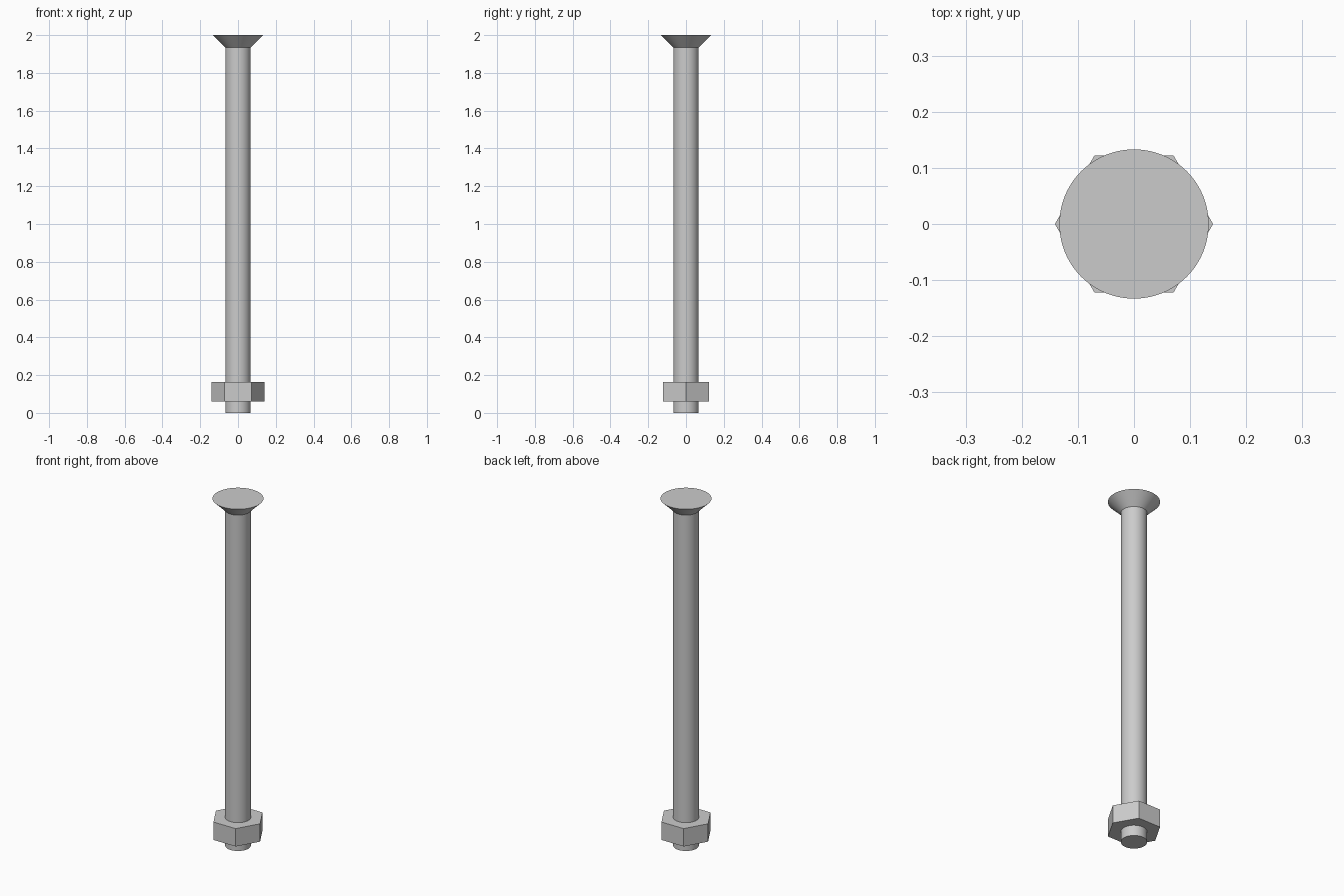
import bpy, bmesh
from math import pi, radians
from mathutils import Matrix, Vector

cube = bpy.data.objects.get("Cube")
if cube:
    bpy.data.objects.remove(cube, do_unlink=True)

SHAFT_R, HEAD_R, NUT_R = 0.067, 0.133, 0.141
HEIGHT, HEAD_Z = 2.0, 1.935
NUT_BOTTOM, NUT_TOP = 0.06, 0.163

# Single plain steel colour
steel = bpy.data.materials.new("light grey steel")
steel.use_nodes = True
colour = (0.6, 0.6, 0.6, 1)
steel.diffuse_color = colour
steel.node_tree.nodes["Principled BSDF"].inputs["Base Color"].default_value = colour


def add_object(name, bm):
    bmesh.ops.recalc_face_normals(bm, faces=bm.faces)
    mesh = bpy.data.meshes.new(name)
    bm.to_mesh(mesh)
    bm.free()
    mesh.materials.append(steel)
    obj = bpy.data.objects.new(name, mesh)
    bpy.context.collection.objects.link(obj)
    return obj


# Countersunk bolt: shaft and conical head turned from one profile
bm = bmesh.new()
profile = [(0, 0), (SHAFT_R, 0), (SHAFT_R, HEAD_Z), (HEAD_R, HEIGHT), (0, HEIGHT)]
points = [bm.verts.new((r, 0, z)) for r, z in profile]
edges = [bm.edges.new(pair) for pair in zip(points, points[1:])]
bmesh.ops.spin(bm, geom=points + edges, cent=Vector(), axis=(0, 0, 1),
               angle=2 * pi, steps=96)
bmesh.ops.remove_doubles(bm, verts=bm.verts, dist=0.0001)
bolt = add_object("countersunk_bolt", bm)
bpy.ops.object.select_all(action="DESELECT")
bolt.select_set(True)
bpy.context.view_layer.objects.active = bolt
bpy.ops.object.shade_smooth_by_angle(angle=radians(30))

# Hexagonal nut with corners pointing along x
bm = bmesh.new()
bmesh.ops.create_cone(bm, cap_ends=True, segments=6, radius1=NUT_R, radius2=NUT_R,
                      depth=NUT_TOP - NUT_BOTTOM,
                      matrix=Matrix.Translation((0, 0, (NUT_TOP + NUT_BOTTOM) / 2))
                      @ Matrix.Rotation(pi / 2, 4, "Z"))
add_object("hex_nut", bm)
